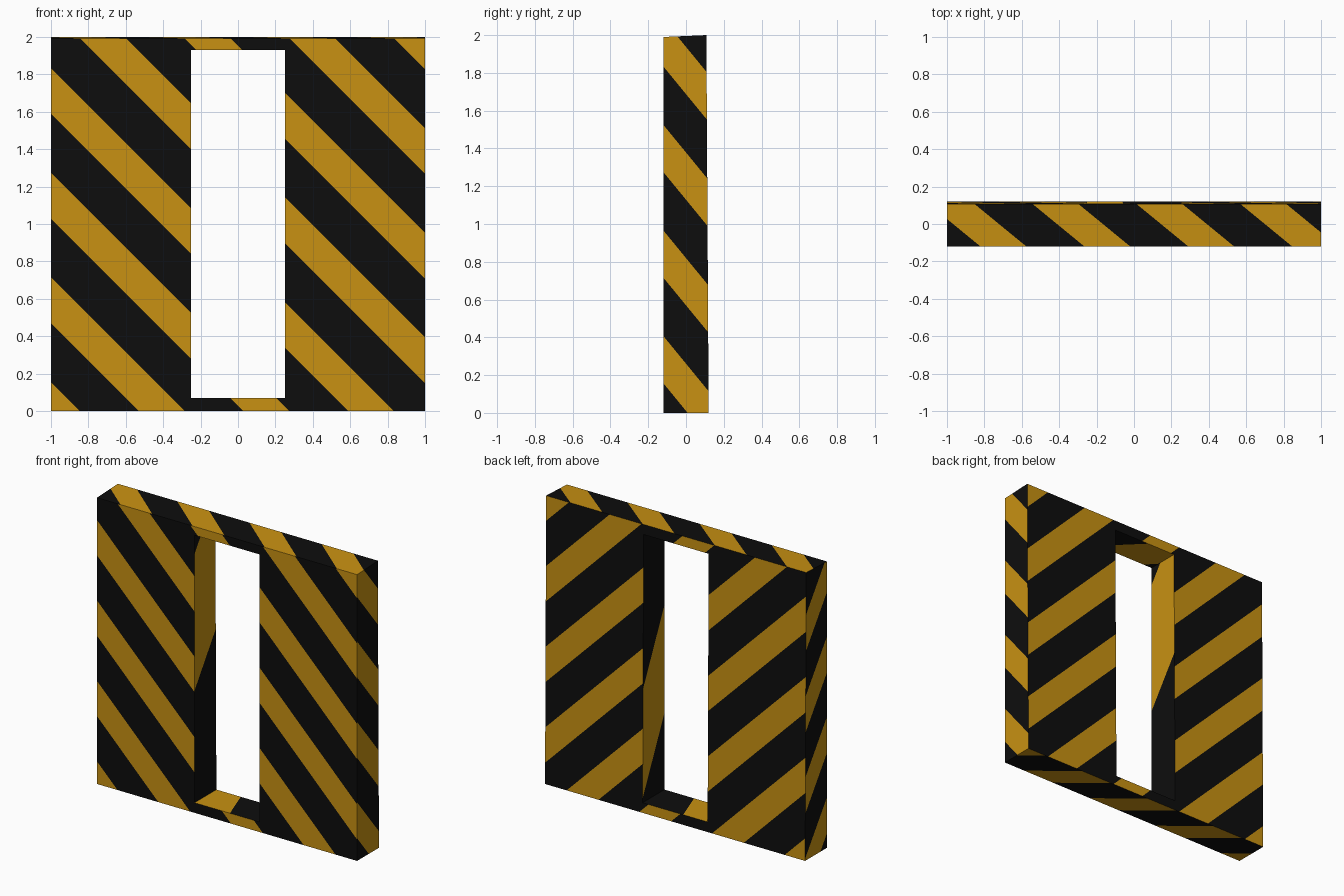
import bpy, bmesh
from mathutils import Vector

if "Cube" in bpy.data.objects:
    bpy.data.objects.remove(bpy.data.objects["Cube"])

def material(name, rgb):
    m = bpy.data.materials.new(name)
    m.diffuse_color = (*rgb, 1)
    m.use_nodes = True
    m.node_tree.nodes["Principled BSDF"].inputs["Base Color"].default_value = m.diffuse_color
    return m

black = material("hazard black", (0.004, 0.004, 0.004))
amber = material("hazard amber", (0.58, 0.285, 0.006))

W, HX, Z0, Z1, F = 1.0, 0.25, 0.07, 1.93, -0.12   # half width, opening, front plane

def front(x, z):
    return Vector((x, F, min(z, 1.99)))

def back(x, z):                                    # back leans in very slightly
    return Vector((x, 0.12 - 0.006 * z, z))

def repeat(lo, hi, period=0.559):
    return [(lo + k * period, hi + k * period) for k in range(-6, 8)]

bm = bmesh.new()

def panel(corners, outward, grad, bands):
    """One flat side, cut along stripe edges and coloured by stripe position."""
    n, outward = Vector(grad), Vector(outward)
    face = bm.faces.new([bm.verts.new(c) for c in corners])
    face.normal_update()
    if face.normal.dot(outward) < 0:
        face.normal_flip()
    faces = [face]
    vals = [n.dot(c) for c in corners]
    for b in [e for band in bands for e in band]:
        if min(vals) < b < max(vals):
            geom = set(faces)
            for f in faces:
                geom.update(f.edges)
                geom.update(f.verts)
            r = bmesh.ops.bisect_plane(bm, geom=list(geom), dist=1e-5,
                                       plane_co=n * (b / n.length_squared), plane_no=n)
            faces = [g for g in r["geom"] if isinstance(g, bmesh.types.BMFace)]
    for f in faces:
        c = n.dot(f.calc_center_median())
        f.material_index = int(any(lo < c < hi for lo, hi in bands))

# front and back: two posts, sill and header around the opening
for P, d in ((front, -1), (back, 1)):
    for x0, x1, z0, z1 in ((-W, -HX, 0, 2), (HX, W, 0, 2), (-HX, HX, 0, Z0), (-HX, HX, Z1, 2)):
        panel([P(x0, z0), P(x1, z0), P(x1, z1), P(x0, z1)], (0, d, 0),
              (1, 0, 1), repeat(0.03, 0.275))

def upright(x, z0, z1, d, grad, bands):
    panel([front(x, z0), back(x, z0), back(x, z1), front(x, z1)], (d, 0, 0), grad, bands)

def level(z, half, d, grad, bands):
    panel([front(-half, z), front(half, z), back(half, z), back(-half, z)], (0, 0, d), grad, bands)

s = 1.22
# outer ends
upright(W, 0, 2, 1, (0, s, 1), repeat(1.275 + s * F, 1.525 + s * F))
upright(-W, 0, 2, -1, (0, 1.4, 1), repeat(1.45 + 0.16, 1.70 + 0.16))
# top and bottom
level(2, W, 1, (1, s, 0), repeat(-0.82 + s * F, -0.575 + s * F, 0.555))
level(0, W, -1, (1, s, 0), repeat(0.03 + s * F, 0.275 + s * F))
# opening jambs
upright(-HX, Z0, Z1, 1, (0, -1.46, 1), [(0.85 + 0.175, 1.80 + 0.175)])
upright(HX, Z0, Z1, -1, (0, 2.1, 1), [(0.10 + 0.25, 0.85 + 0.25)])
# opening sill and header
level(Z0, HX, 1, (1, 0.35, 0), [(-1, -0.02)])
level(Z1, HX, -1, (1, 1, 0), [(-0.3, 0.08)])

mesh = bpy.data.meshes.new("striped_frame")
bm.to_mesh(mesh)
bm.free()
mesh.materials.append(black)
mesh.materials.append(amber)
bpy.context.collection.objects.link(bpy.data.objects.new("striped_frame", mesh))
